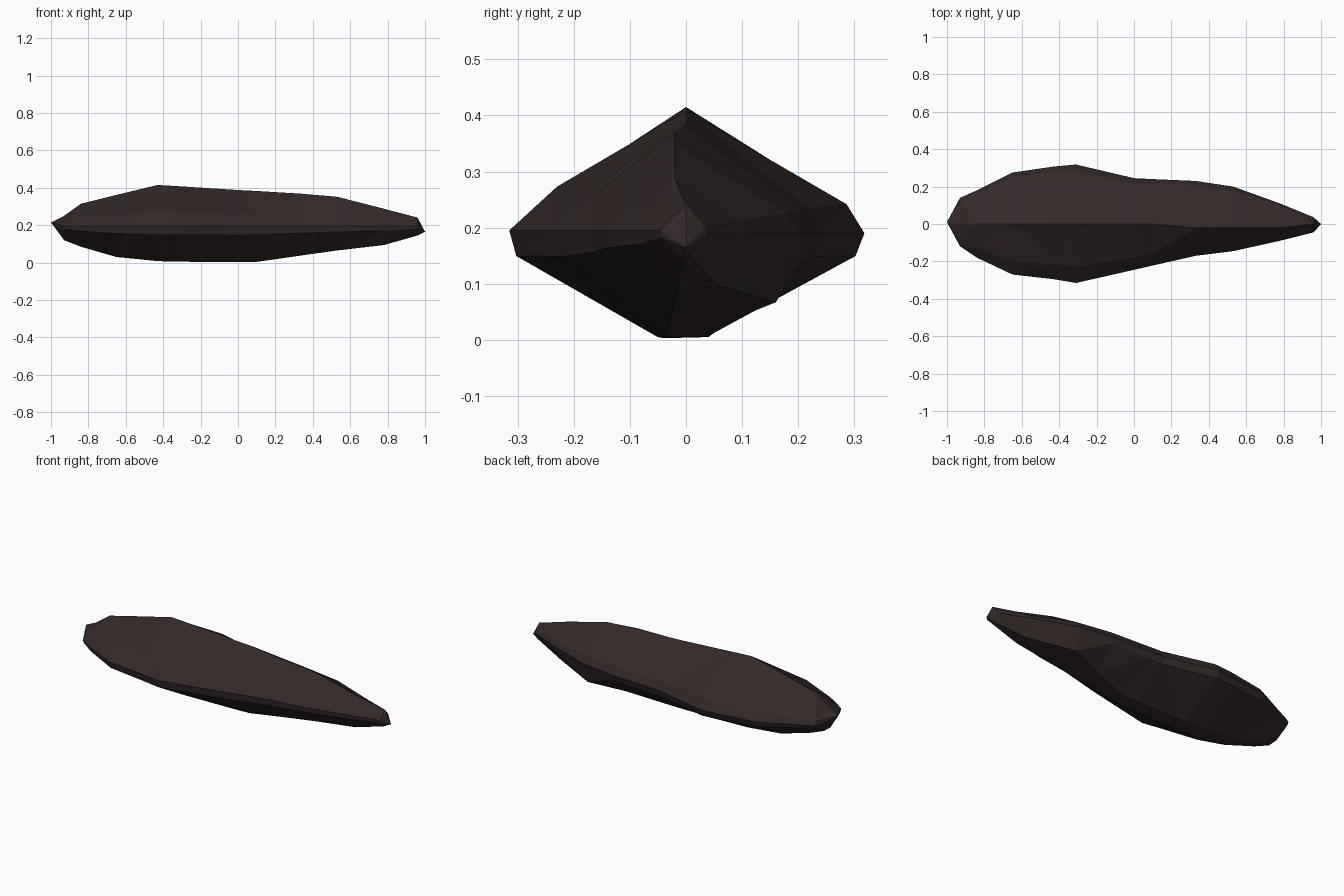
import bpy, bmesh

if "Cube" in bpy.data.objects:
    bpy.data.objects.remove(bpy.data.objects["Cube"], do_unlink=True)

# Dark brown stone
stone = bpy.data.materials.new("dark brown stone")
stone.use_nodes = True
color = (0.034, 0.021, 0.021, 1)
stone.diffuse_color = color
stone.node_tree.nodes["Principled BSDF"].inputs["Base Color"].default_value = color

EDGE_Z = 0.195

# Stations along the length: x, front y, back y, top z, bottom z, bottom back y
STATIONS = [
    (-0.93, -0.12, 0.14, 0.25, 0.12, 0.04),
    (-0.84, -0.18, 0.18, 0.315, 0.085, 0.04),
    (-0.65, -0.27, 0.275, 0.362, 0.03, 0.04),
    (-0.43, -0.295, 0.307, 0.415, 0.008, 0.04),
    (-0.31, -0.315, 0.318, 0.408, 0.005, 0.04),
    (0.0, -0.245, 0.245, 0.388, 0.003, 0.04),
    (0.1, -0.222, 0.24, 0.383, 0.004, 0.04),
    (0.33, -0.17, 0.23, 0.369, 0.037, 0.09),
    (0.53, -0.145, 0.2, 0.352, 0.065, 0.16),
    (0.78, -0.09, 0.11, 0.288, 0.094, 0.06),
    (0.96, -0.045, 0.036, 0.241, 0.145, 0.01),
]


def ring_points(x, front, back, top, bottom, bottom_back):
    """Diamond section with a ridge, bevelled side edges and a narrow keel."""
    drop = top - EDGE_Z
    low = bottom + (EDGE_Z - bottom) * 0.76
    ridge = -0.02 if 0.3 < x < 0.9 else 0.0
    return [
        (x, ridge, top),
        (x, back * 0.9, top - drop * 0.9 + back * 0.08),
        (x, back, EDGE_Z - 0.005),
        (x, back * 0.95, low),
        (x, bottom_back, bottom + 0.002),
        (x, front * 0.16, bottom),
        (x, front * 0.96, low),
        (x, front, EDGE_Z),
        (x, front * 0.73, top - drop * 0.73 - front * 0.065),
    ]


# Loft the sections and close both ends on a point
bm = bmesh.new()
rings = [[bm.verts.new(p) for p in ring_points(*s)] for s in STATIONS]
count = len(rings[0])
for a, b in zip(rings, rings[1:]):
    for i in range(count):
        j = (i + 1) % count
        bm.faces.new((a[i], a[j], b[j], b[i]))
for ring, tip in ((rings[0], (-1, 0.01, 0.215)), (rings[-1], (1, 0, 0.165))):
    point = bm.verts.new(tip)
    for i in range(count):
        bm.faces.new((ring[i], ring[(i + 1) % count], point))
bmesh.ops.triangulate(bm, faces=bm.faces[:])
bmesh.ops.recalc_face_normals(bm, faces=bm.faces[:])

mesh = bpy.data.meshes.new("long_rock")
bm.to_mesh(mesh)
bm.free()
mesh.materials.append(stone)
rock = bpy.data.objects.new("long_rock", mesh)
bpy.context.collection.objects.link(rock)
